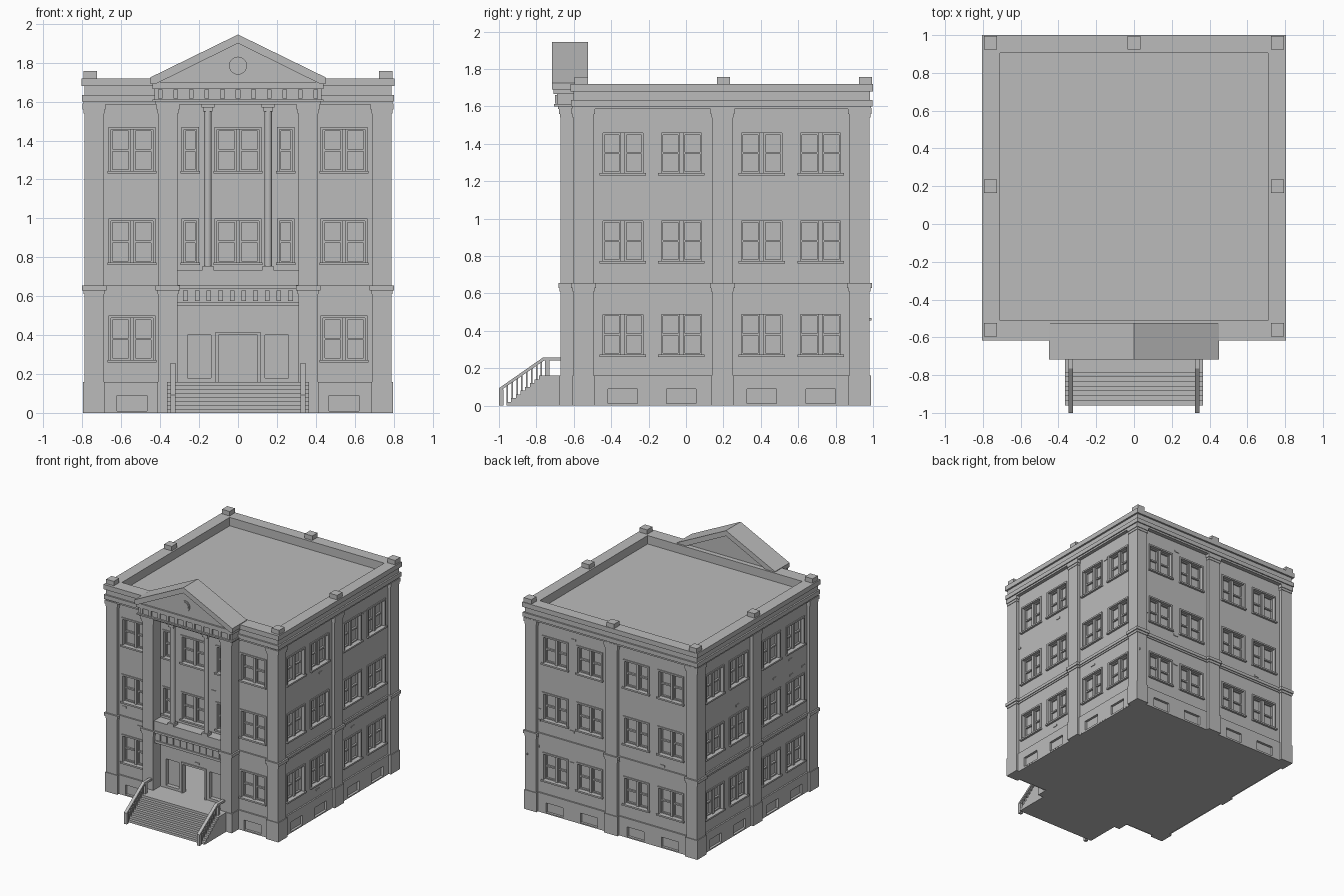
import bpy, bmesh, random
from math import pi
from mathutils import Matrix, Vector

random.seed(4)
if "Cube" in bpy.data.objects:
    bpy.data.objects.remove(bpy.data.objects["Cube"], do_unlink=True)

stone = bpy.data.materials.new("grey stone")
stone.use_nodes = True
GREY = (0.5, 0.5, 0.5, 1)
stone.diffuse_color = GREY
stone.node_tree.nodes["Principled BSDF"].inputs["Base Color"].default_value = GREY


def finish(name, bm, turn=0):
    bm.transform(Matrix.Rotation(turn, 4, "Z"))
    mesh = bpy.data.meshes.new(name)
    bm.to_mesh(mesh)
    bm.free()
    mesh.materials.append(stone)
    obj = bpy.data.objects.new(name, mesh)
    bpy.context.collection.objects.link(obj)
    return obj


def boxes(name, items, turn=0):
    """Each item is x0, x1, y0, y1, z0, z1."""
    bm = bmesh.new()
    for x0, x1, y0, y1, z0, z1 in items:
        m = Matrix.Translation(((x0 + x1) / 2, (y0 + y1) / 2, (z0 + z1) / 2))
        m @= Matrix.Diagonal((x1 - x0, y1 - y0, z1 - z0, 1))
        bmesh.ops.create_cube(bm, size=1, matrix=m)
    return finish(name, bm, turn)


def prism(name, points, start, end):
    """Extrude 3D outline points from a start offset to an end offset."""
    bm = bmesh.new()
    face = bm.faces.new([bm.verts.new(Vector(p) + Vector(start)) for p in points])
    ext = bmesh.ops.extrude_face_region(bm, geom=[face], use_keep_orig=True)
    verts = [g for g in ext["geom"] if isinstance(g, bmesh.types.BMVert)]
    bmesh.ops.translate(bm, verts=verts, vec=Vector(end) - Vector(start))
    bmesh.ops.recalc_face_normals(bm, faces=bm.faces)
    return finish(name, bm)


def cylinder(name, radius, height, center, sides=24, tilt=0):
    bm = bmesh.new()
    m = Matrix.Translation(center) @ Matrix.Rotation(tilt, 4, "X")
    bmesh.ops.create_cone(bm, cap_ends=True, segments=sides, radius1=radius,
                          radius2=radius, depth=height, matrix=m)
    obj = finish(name, bm)
    for p in obj.data.polygons:
        p.use_smooth = len(p.vertices) == 4
    return obj


def panel(name, dist, span, zs, holes, depth, turn=0, through=()):
    """Wall sheet with recessed openings (u0, u1, z0, z1)."""
    bm = bmesh.new()

    def quad(*pts):
        bm.faces.new([bm.verts.new(p) for p in pts])

    cuts = list(holes) + list(through)
    us = sorted({*span, *(h[i] for h in cuts for i in (0, 1))})
    vs = sorted({*zs, *(h[i] for h in cuts for i in (2, 3))})
    f, b = -dist, -dist + depth
    for a, c in zip(us, us[1:]):
        for d, e in zip(vs, vs[1:]):
            mu, mv = (a + c) / 2, (d + e) / 2
            if not any(h[0] < mu < h[1] and h[2] < mv < h[3] for h in cuts):
                quad((a, f, d), (c, f, d), (c, f, e), (a, f, e))
    for h in cuts:
        a, c, d, e = h
        quad((a, f, d), (c, f, d), (c, b, d), (a, b, d))
        quad((a, b, e), (c, b, e), (c, f, e), (a, f, e))
        quad((a, f, d), (a, b, d), (a, b, e), (a, f, e))
        quad((c, f, e), (c, b, e), (c, b, d), (c, f, d))
        if h not in through:
            quad((a, b, d), (c, b, d), (c, b, e), (a, b, e))
    bmesh.ops.remove_doubles(bm, verts=bm.verts, dist=1e-5)
    return finish(name, bm, turn)


def window_trim(name, holes, dist, turn):
    """Surround, sill, centre post and sash bars for every opening."""
    out = []
    w = 0.013
    for a, c, d, e in holes:
        f, r, g = -dist - 0.008, -dist + 0.035, -dist + 0.02
        out += [(a, a + w, f, r, d, e), (c - w, c, f, r, d, e),
                (a, c, f, r, e - w, e), (a - 0.005, c + 0.005, f - 0.01, r, d, d + w)]
        parts = [(a + w, c - w)]
        if c - a > 0.2:
            m = (a + c) / 2
            out.append((m - 0.011, m + 0.011, g - 0.012, r, d, e))
            parts = [(a + w, m - 0.011), (m + 0.011, c - w)]
        for p, q in parts:
            mid = (d + e) / 2
            out += [(p, q, g, r, mid - 0.006, mid + 0.006),
                    (p, p + 0.008, g, r, d, e), (q - 0.008, q, g, r, d, e),
                    (p, q, g, r, d + w, d + 0.022), (p, q, g, r, e - 0.022, e - w)]
    boxes(name, out, turn)


def loose_bricks(name, holes, dist, span, turn):
    out = []
    while len(out) < 9:
        u, z = random.uniform(*span), random.uniform(0.2, 1.5)
        if not any(h[0] - 0.05 < u < h[1] + 0.01 and h[2] - 0.03 < z < h[3] + 0.02 for h in holes):
            out.append((u, u + 0.04, -dist - 0.005, -dist, z, z + 0.015))
    boxes(name, out, turn)


# Four walls: name, distance from centre, turn, span, window centres
STOREYS = (0.26, 0.76, 1.23)
side = [-0.338, -0.025, 0.405, 0.72]
back = [-0.53, -0.215, 0.215, 0.53]
walls = [("front", 0.575, 0, (-0.765, 0.765), [-0.545, 0.545]),
         ("left", 0.765, pi / 2, (-0.575, 0.955), side),
         ("back", 0.955, pi, (-0.765, 0.765), back),
         ("right", 0.765, -pi / 2, (-0.955, 0.575), [-u for u in side])]
for name, dist, turn, span, centres in walls:
    wins = [(u - 0.12, u + 0.12, z, z + 0.24) for u in centres for z in STOREYS]
    cellar = [(u - 0.078, u + 0.078, 0.01, 0.09) for u in centres]
    door, recess = [], []
    if name == "front":
        for a, c in ((-0.12, 0.12), (-0.29, -0.2), (0.2, 0.29)):
            wins += [(a, c, z, z + 0.24) for z in STOREYS[1:]]
        door = [(-0.1, 0.1, 0.16, 0.4)]
        recess = [(-0.26, -0.14, 0.18, 0.4), (0.14, 0.26, 0.18, 0.4)]
    panel(name + "_wall", dist, span, (0.15, 1.6), wins + recess, 0.035, turn, door)
    window_trim(name + "_windows", wins, dist, turn)
    loose_bricks(name + "_loose_bricks", wins + door + recess, dist, span, turn)
    panel(name + "_plinth", dist + 0.012, span, (0, 0.15), cellar, 0.02, turn)
    boxes(name + "_ledges", [(*span, -dist - 0.012, -dist + 0.01, 0.15, 0.16),
                             (*span, -dist - 0.012, -dist + 0.01, 0.63, 0.655),
                             (*span, -dist - 0.006, -dist + 0.01, 0.615, 0.63)], turn)

# Pilasters with base, mid collar and capital
STACK = [(0, 0.16, 0.006), (0.16, 0.61, 0), (0.61, 0.63, 0.005), (0.63, 0.655, 0.013),
         (0.655, 1.54, 0), (1.54, 1.56, 0.004), (1.56, 1.59, 0.009)]


def pilaster(name, x0, x1, y0, y1):
    boxes(name, [(x0 - o, x1 + o, y0 - o, y1 + o, a, b) for a, b, o in STACK])


for s, label in ((1, "left"), (-1, "right")):
    def sided(a, b):
        return sorted((s * a, s * b))
    pilaster(label + "_front_corner", *sided(0.69, 0.79), -0.602, -0.495)
    pilaster(label + "_back_corner", *sided(0.69, 0.79), 0.875, 0.982)
    pilaster(label + "_side_pilaster", *sided(0.74, 0.79), 0.14, 0.25)
    pilaster(label + "_portico_pilaster", *sided(0.31, 0.41), -0.67, -0.57)
    # Portico columns
    cylinder(label + "_column", 0.02, 0.85, (s * 0.155, -0.635, 1.16), 20)
    boxes(label + "_column_ends", [
        (s * 0.155 - r, s * 0.155 + r, -0.635 - r, -0.635 + r, a, b)
        for r, a, b in ((0.028, 0.735, 0.755), (0.025, 1.55, 1.57), (0.033, 1.57, 1.59))])
    # Stair railing
    x0, x1 = s * 0.335 - 0.013, s * 0.335 + 0.013
    rail = [(-1, 0.075), (-1, 0.093), (-0.765, 0.257), (-0.66, 0.257), (-0.66, 0.24), (-0.76, 0.24)]
    prism(label + "_handrail", [(0, y, z) for y, z in rail], (x0, 0, 0), (x1, 0, 0))
    posts = [(x0, x1, -1, -0.975, 0, 0.085), (x0, x1, -0.755, -0.73, 0.155, 0.245)]
    for i in range(8):
        y = -0.955 + i * 0.026
        low = max(0, (y + 0.96) * 0.8)
        posts.append((s * 0.335 - 0.004, s * 0.335 + 0.004, y - 0.004, y + 0.004,
                      low, 0.09 + (y + 1) * 0.69))
    boxes(label + "_balusters", posts)
pilaster("back_pilaster", -0.055, 0.055, 0.93, 0.982)


# Cornice tiers, parapet and roof
def slab(z0, z1, o):
    return (-0.79 - o, 0.79 + o, -0.602 - o, 0.985 + o, z0, z1)


def ring(z0, z1, o):
    x, y0, y1 = 0.79 + o, -0.602 - o, 0.985 + o
    return [(-x, x, y0, -0.51, z0, z1), (-x, x, 0.905, y1, z0, z1),
            (-x, -0.71, -0.51, 0.905, z0, z1), (0.71, x, -0.51, 0.905, z0, z1)]


boxes("cornice", [slab(1.585, 1.6, 0.004), slab(1.6, 1.635, 0.013)])
boxes("parapet", ring(1.635, 1.68, 0) + ring(1.68, 1.72, 0.015))
boxes("roof", [(-0.72, 0.72, -0.52, 0.92, 1.63, 1.65)])
boxes("parapet_blocks", [(x - 0.035, x + 0.035, y - 0.035, y + 0.035, 1.715, 1.757)
                         for x, y in ((-0.76, -0.56), (0.76, -0.56), (-0.76, 0.2), (0.76, 0.2),
                                      (-0.76, 0.96), (0.76, 0.96), (0, 0.96))])
boxes("foundation", [(-0.77, 0.77, -0.58, 0.96, 0, 0.006)])

# Entrance hall behind the open doorway
boxes("hall", [(-0.45, 0.45, -0.541, 0.1, 0.15, 0.16), (-0.45, 0.45, -0.541, 0.1, 0.55, 0.56),
               (-0.45, 0.45, 0.1, 0.11, 0.15, 0.56), (-0.46, -0.45, -0.541, 0.1, 0.15, 0.56),
               (0.45, 0.46, -0.541, 0.1, 0.15, 0.56)])
boxes("door_surround", [(-0.115, -0.1, -0.585, -0.56, 0.16, 0.415), (0.1, 0.115, -0.585, -0.56, 0.16, 0.415),
                        (-0.1, 0.1, -0.585, -0.56, 0.4, 0.415)])

# Balcony band over the door
boxes("balcony_band", [(-0.31, 0.31, -0.645, -0.57, 0.57, 0.64), (-0.31, 0.31, -0.655, -0.57, 0.55, 0.57),
                       (-0.31, 0.31, -0.67, -0.57, 0.64, 0.657), (-0.31, 0.31, -0.66, -0.57, 0.657, 0.735)])
boxes("balcony_dentils", [(x - 0.012, x + 0.012, -0.653, -0.64, 0.575, 0.63)
                          for x in (-0.27 + 0.06 * i for i in range(10))])

# Portico entablature and pediment
boxes("entablature", [(-0.425, 0.425, -0.685, -0.55, 1.585, 1.6), (-0.44, 0.44, -0.705, -0.55, 1.6, 1.612),
                      (-0.43, 0.43, -0.69, -0.55, 1.612, 1.665), (-0.44, 0.44, -0.708, -0.55, 1.665, 1.7)])
boxes("frieze_blocks", [(x - 0.012, x + 0.012, -0.7, -0.688, 1.615, 1.662)
                        for x in (-0.4 + 0.08 * i for i in range(11))])
gable = [(-0.45, 1.69), (-0.45, 1.725), (0, 1.945), (0.45, 1.725), (0.45, 1.69), (0.425, 1.69),
         (0, 1.9), (-0.425, 1.69)]
prism("pediment_roof", [(x, 0, z) for x, z in gable], (0, -0.717, 0), (0, -0.525, 0))
prism("tympanum", [(-0.43, 0, 1.69), (0, 0, 1.905), (0.43, 0, 1.69)], (0, -0.695, 0), (0, -0.55, 0))
cylinder("medallion_rim", 0.046, 0.01, (0, -0.698, 1.785), 32, pi / 2)
cylinder("medallion_face", 0.036, 0.008, (0, -0.702, 1.785), 32, pi / 2)

# Front steps and landing
steps = [(-0.365, 0.365, -0.96 + 0.025 * i, -0.735, 0.02 * i, 0.02 * (i + 1)) for i in range(8)]
boxes("front_steps", steps + [(-0.365, 0.365, -0.74, -0.57, 0, 0.16)])
